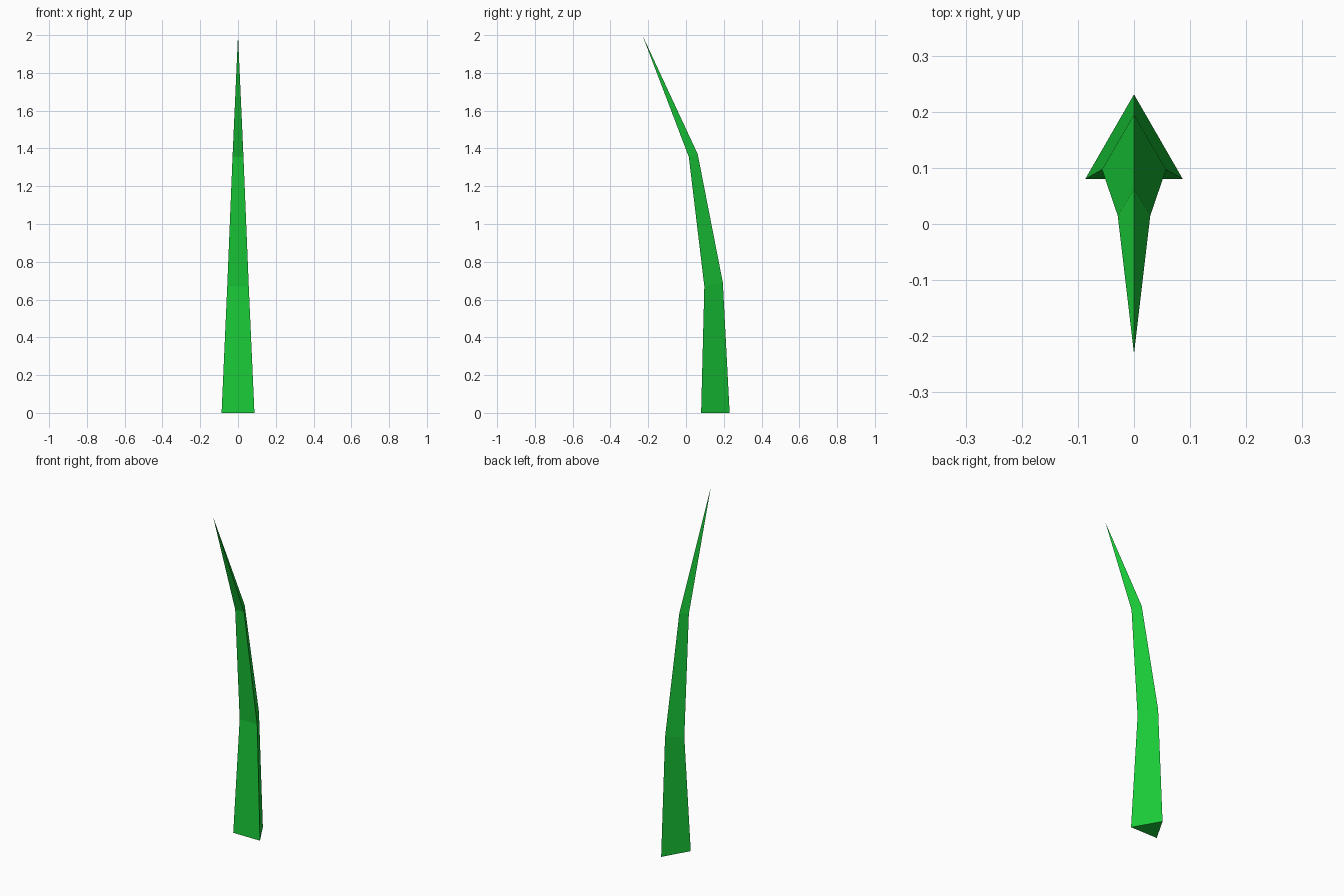
import bpy, bmesh

if "Cube" in bpy.data.objects:
    bpy.data.objects.remove(bpy.data.objects["Cube"])

# Triangular cross-sections: half width, (front y, z), (back ridge y, z)
sections = [
    (0.087, (0.08, 0.0), (0.231, 0.0)),
    (0.057, (0.097, 0.67), (0.195, 0.69)),
    (0.029, (0.015, 1.355), (0.062, 1.37)),
]
tip_point = (0, -0.231, 2.0)

bm = bmesh.new()
rings = []
for w, (fy, fz), (by, bz) in sections:
    rings.append([bm.verts.new(p) for p in ((-w, fy, fz), (w, fy, fz), (0, by, bz))])
tip = bm.verts.new(tip_point)

# Side faces between sections
for lo, hi in zip(rings, rings[1:]):
    for i in range(3):
        j = (i + 1) % 3
        bm.faces.new((lo[i], lo[j], hi[j], hi[i]))

# Pointed tip and base cap
for i in range(3):
    bm.faces.new((rings[-1][i], rings[-1][(i + 1) % 3], tip))
bm.faces.new(rings[0][::-1])
bmesh.ops.recalc_face_normals(bm, faces=bm.faces)

mesh = bpy.data.meshes.new("grass_blade")
bm.to_mesh(mesh)
bm.free()
blade = bpy.data.objects.new("grass_blade", mesh)
bpy.context.collection.objects.link(blade)

# Green material
green = bpy.data.materials.new("grass_green")
green.diffuse_color = (0.01, 0.6, 0.04, 1)
green.use_nodes = True
green.node_tree.nodes["Principled BSDF"].inputs["Base Color"].default_value = green.diffuse_color
mesh.materials.append(green)
